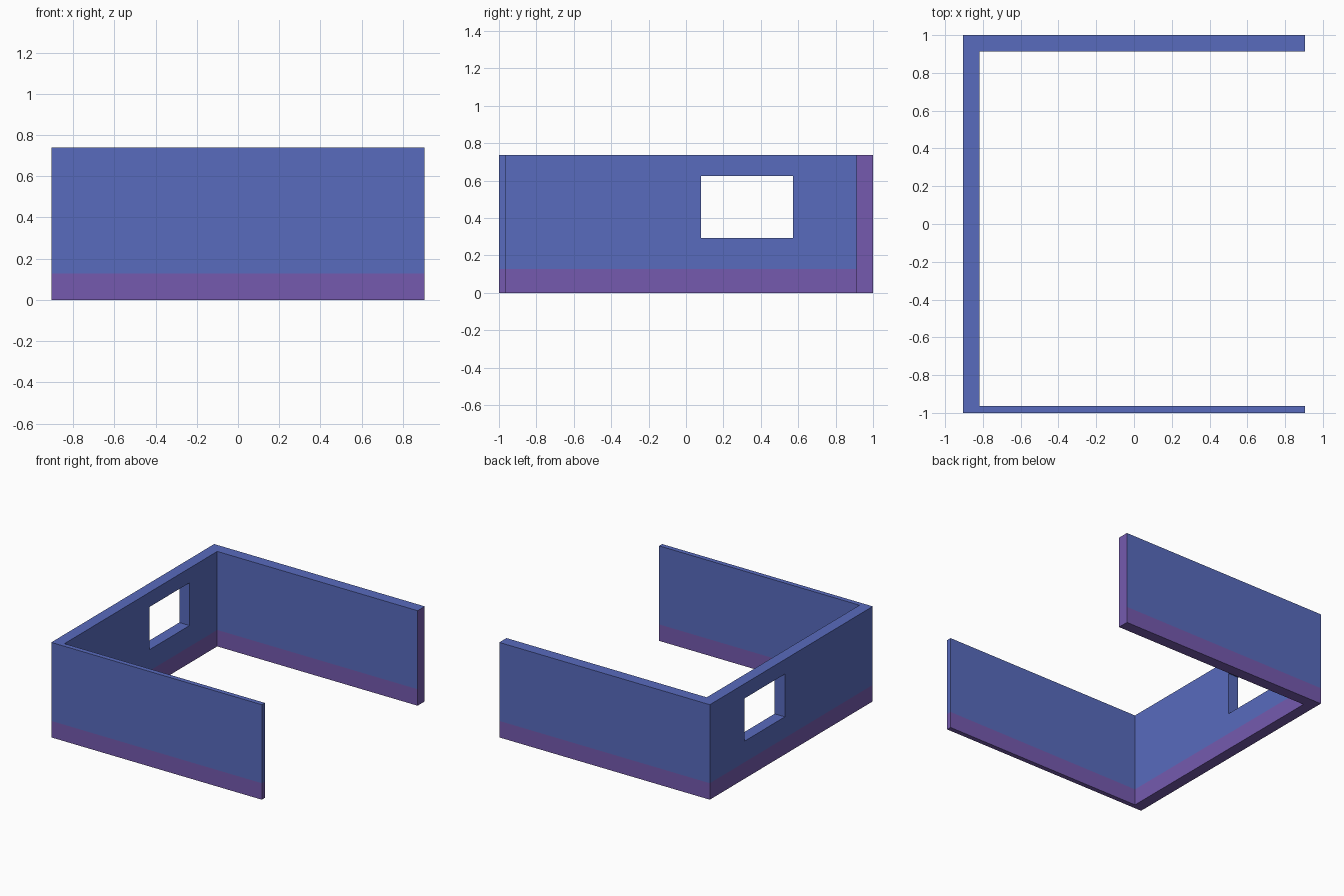
import bpy
import bmesh

if "Cube" in bpy.data.objects:
    bpy.data.objects.remove(bpy.data.objects["Cube"])

HALF_X, HALF_Y = 0.905, 1.0
BAND_Z, TOP_Z = 0.128, 0.738
LEFT_IN, FRONT_IN, BACK_IN = -0.817, -0.963, 0.912   # inner wall faces


def material(name, color):
    mat = bpy.data.materials.new(name)
    mat.diffuse_color = (*color, 1)
    mat.use_nodes = True
    mat.node_tree.nodes["Principled BSDF"].inputs["Base Color"].default_value = mat.diffuse_color
    return mat


def add_object(name, bm):
    mesh = bpy.data.meshes.new(name)
    bm.to_mesh(mesh)
    bm.free()
    obj = bpy.data.objects.new(name, mesh)
    bpy.context.collection.objects.link(obj)
    return obj


# Three-sided wall: a C-shaped floor plan raised through the band to the top
plan = [(-HALF_X, -HALF_Y), (HALF_X, -HALF_Y), (HALF_X, FRONT_IN), (LEFT_IN, FRONT_IN),
        (LEFT_IN, BACK_IN), (HALF_X, BACK_IN), (HALF_X, HALF_Y), (-HALF_X, HALF_Y)]
BACK_END = 5   # plan edge forming the free end of the back wall
bm = bmesh.new()
rings = [[bm.verts.new((x, y, z)) for x, y in plan] for z in (0, BAND_Z, TOP_Z)]
for level in range(2):
    low, high = rings[level], rings[level + 1]
    for i in range(len(plan)):
        j = (i + 1) % len(plan)
        face = bm.faces.new((low[i], low[j], high[j], high[i]))
        face.material_index = 1 if level == 0 or i == BACK_END else 0
bm.faces.new(rings[0][::-1]).material_index = 1
bm.faces.new(rings[2]).material_index = 0
walls = add_object("walls", bm)
walls.data.materials.append(material("wall_blue", (0.098, 0.147, 0.515)))
walls.data.materials.append(material("band_purple", (0.178, 0.102, 0.428)))

# Window opening through the left wall
bm = bmesh.new()
bmesh.ops.create_cube(bm, size=1)
cutter = add_object("window_cutter", bm)
cutter.location = (-0.861, 0.3255, 0.458)
cutter.scale = (0.3, 0.493, 0.332)
cutter.hide_render = True
cutter.display_type = 'WIRE'

opening = walls.modifiers.new("window_opening", 'BOOLEAN')
opening.operation = 'DIFFERENCE'
opening.solver = 'EXACT'
opening.object = cutter
